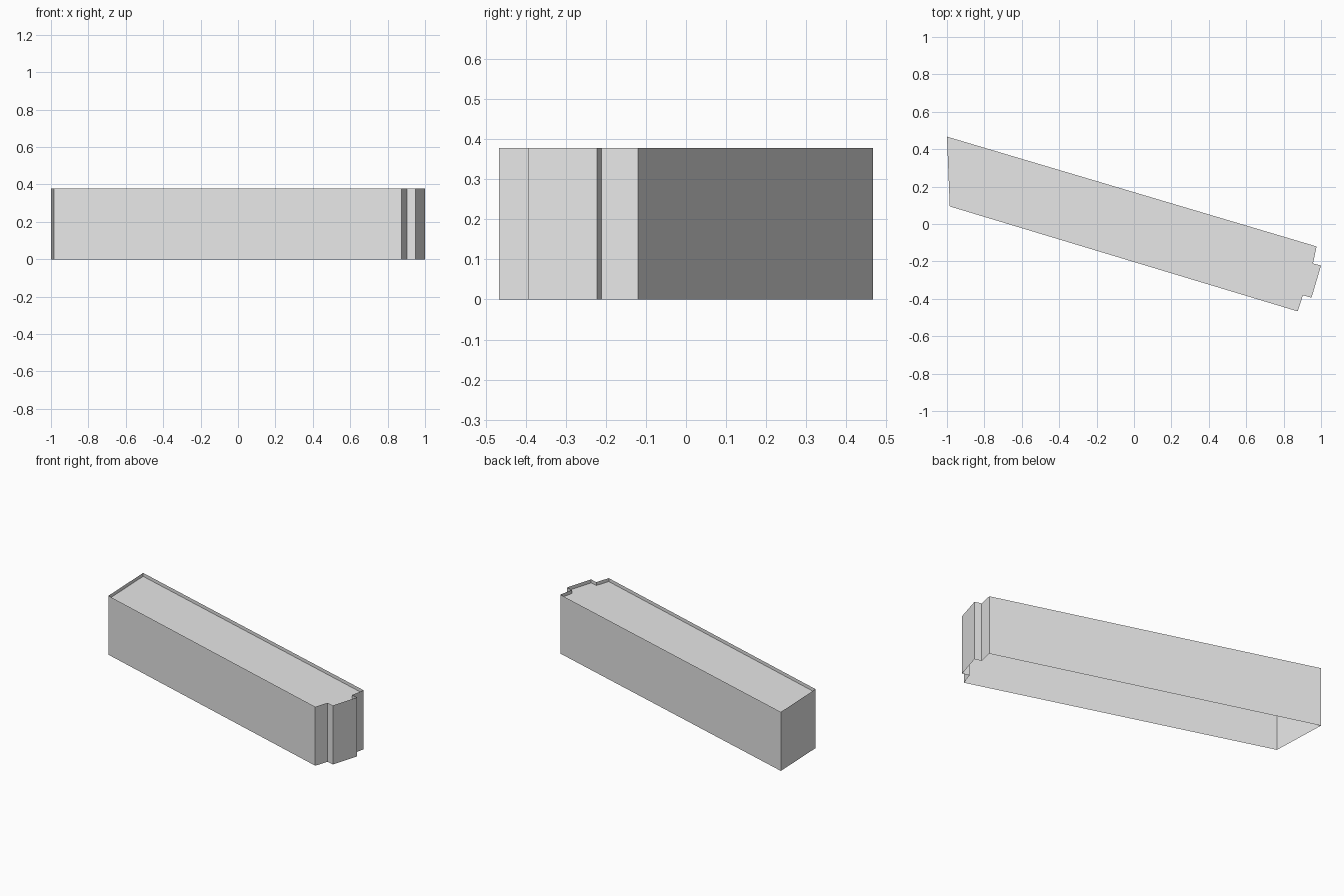
import bpy
import bmesh

cube = bpy.data.objects.get("Cube")
if cube:
    bpy.data.objects.remove(cube, do_unlink=True)

HEIGHT = 0.378
ROOF_DROP = 0.022

# Footprint, anticlockwise from the plain end; the other end has a stepped bay
FOOTPRINT = [(-0.985, 0.094), (0.875, -0.467), (0.903, -0.381), (0.949, -0.394),
             (1.0, -0.222), (0.957, -0.211), (0.976, -0.12), (-1.0, 0.467)]

grey = bpy.data.materials.new("light grey")
grey.use_nodes = True
colour = (0.8, 0.8, 0.8, 1)
grey.diffuse_color = colour
grey.node_tree.nodes["Principled BSDF"].inputs["Base Color"].default_value = colour


def add_object(name, bm):
    mesh = bpy.data.meshes.new(name)
    bm.to_mesh(mesh)
    bm.free()
    mesh.materials.append(grey)
    obj = bpy.data.objects.new(name, mesh)
    bpy.context.collection.objects.link(obj)
    return obj


def ring(bm, z):
    return [bm.verts.new((x, y, z)) for x, y in FOOTPRINT]


# Thin outer walls, open underneath and rising past the roof as a parapet
bm = bmesh.new()
low, high = ring(bm, 0), ring(bm, HEIGHT)
for i in range(len(low)):
    j = (i + 1) % len(low)
    bm.faces.new((low[i], low[j], high[j], high[i]))
add_object("outer_walls", bm)

# Flat roof sunk just below the parapet
bm = bmesh.new()
bm.faces.new(ring(bm, HEIGHT - ROOF_DROP))
add_object("flat_roof", bm)
